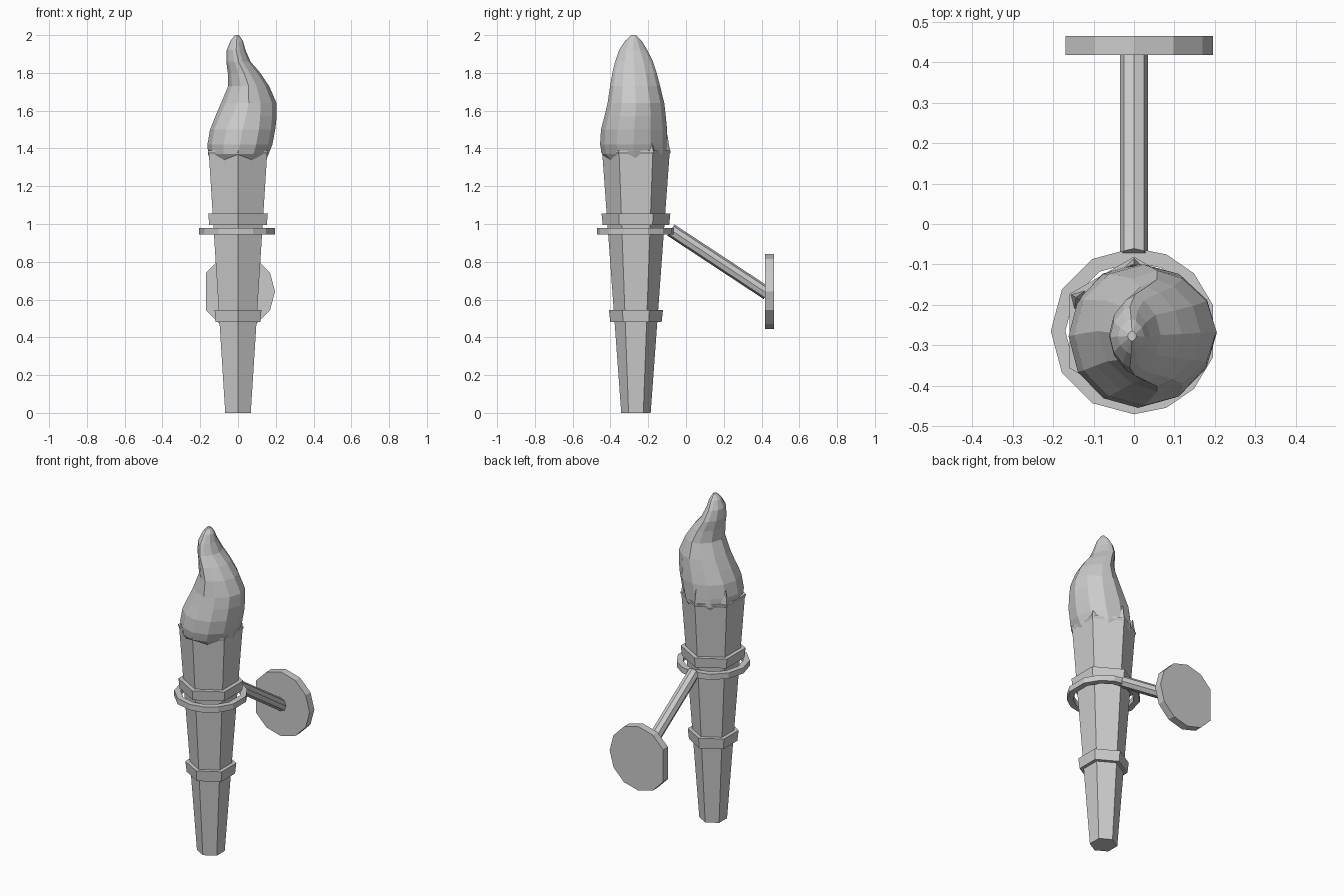
import bpy, bmesh
from math import sin, cos, radians, hypot
from mathutils import Vector, Matrix

if "Cube" in bpy.data.objects:
    bpy.data.objects.remove(bpy.data.objects["Cube"], do_unlink=True)

AXIS_Y = -0.265

grey = bpy.data.materials.new("plain_grey")
grey.use_nodes = True
colour = (0.6, 0.6, 0.6, 1)
grey.diffuse_color = colour
grey.node_tree.nodes["Principled BSDF"].inputs["Base Color"].default_value = colour


def finish(name, bm):
    bmesh.ops.recalc_face_normals(bm, faces=bm.faces)
    mesh = bpy.data.meshes.new(name)
    bm.to_mesh(mesh)
    bm.free()
    mesh.materials.append(grey)
    obj = bpy.data.objects.new(name, mesh)
    bpy.context.collection.objects.link(obj)
    return obj


def loft(name, rings, closed=False):
    """Skin a list of point rings; cap the ends, or join last to first."""
    bm = bmesh.new()
    loops = [[bm.verts.new(p) for p in ring] for ring in rings]
    n = len(loops[0])
    pairs = list(zip(loops, loops[1:]))
    if closed:
        pairs.append((loops[-1], loops[0]))
    else:
        bm.faces.new(loops[0])
        bm.faces.new(loops[-1])
    for a, b in pairs:
        for i in range(n):
            j = (i + 1) % n
            bm.faces.new((a[i], a[j], b[j], b[i]))
    return finish(name, bm)


def ring(r, z, angles):
    return [(r * cos(radians(a)), AXIS_Y + r * sin(radians(a)), z) for a in angles]


def cone(name, start, end, r1, r2, sides):
    start, end = Vector(start), Vector(end)
    d = end - start
    bm = bmesh.new()
    turn = d.to_track_quat('Z', 'Y').to_matrix().to_4x4()
    bmesh.ops.create_cone(bm, cap_ends=True, segments=sides, radius1=r1, radius2=r2,
                          depth=d.length,
                          matrix=Matrix.Translation((start + end) / 2) @ turn)
    return finish(name, bm)


# Tapered six-sided handle and its bands
hexagon = range(30, 390, 60)
loft("handle", [ring(0.078, 0, hexagon), ring(0.178, 1.37, hexagon),
                ring(0.184, 1.38, hexagon), ring(0.184, 1.388, hexagon)])
for name, z0, z1, r0, r1 in (("lower_band", 0.48, 0.545, 0.136, 0.143),
                             ("upper_band", 0.995, 1.055, 0.176, 0.182)):
    loft(name, [ring(r0, z0, hexagon), ring(r1, z1, hexagon)])

# Holding ring around the handle
sides = (18, 44, 67, 90, 120, 150, 180, 210, 240, 270, 293, 316, 342)
loft("holding_ring", [ring(0.17, 0.945, sides), ring(0.206, 0.945, sides),
                      ring(0.206, 0.98, sides), ring(0.17, 0.98, sides)], closed=True)

# Bracket arm and wall plate
cone("bracket_arm", (0, -0.08, 0.968), (0, 0.43, 0.632), 0.035, 0.035, 8)
plate_angles = [a for a in range(0, 360, 30) if a != 180]
loft("wall_plate", [[(0.196 * cos(radians(a)), y, 0.643 + 0.198 * sin(radians(a)))
                     for a in plate_angles] for y in (0.418, 0.465)])

# Flame: height, left, right, front, back
flame = (
    (1.33, -.145, .145, -.41, -.12),
    (1.37, -.158, .162, -.445, -.1),
    (1.42, -.162, .182, -.455, -.1),
    (1.5, -.148, .197, -.45, -.1),
    (1.57, -.12, .205, -.432, -.107),
    (1.64, -.09, .204, -.415, -.115),
    (1.73, -.052, .165, -.402, -.137),
    (1.8, -.054, .118, -.39, -.155),
    (1.86, -.062, .066, -.375, -.175),
    (1.92, -.06, .04, -.355, -.205),
    (1.97, -.04, .026, -.322, -.235),
    (2.0, -.016, .006, -.29, -.265),
)
rings = []
for z, left, right, front, back in flame:
    # Front and back edges sharpen towards the tip
    pinch = 1 + 0.5 * max(0, min(1, (z - 1.5) / 0.3))
    pts = []
    for k in range(12):
        c, s = cos(radians(30 * k)), sin(radians(30 * k))
        c = abs(c) ** pinch * (1 if c > 0 else -1)
        pts.append(((left + right) / 2 + (right - left) / 2 * c,
                    (front + back) / 2 + (back - front) / 2 * s, z))
    rings.append(pts)
loft("flame", rings)

# Small points rising from the rear rim corners
for name, a in (("left", 30), ("back", 90), ("right", 150)):
    c, s = cos(radians(a)), sin(radians(a))
    cone("rim_point_" + name, (0.155 * c, AXIS_Y + 0.155 * s, 1.385),
         (0.165 * c, AXIS_Y + 0.165 * s, 1.47), 0.026, 0.002, 4)
